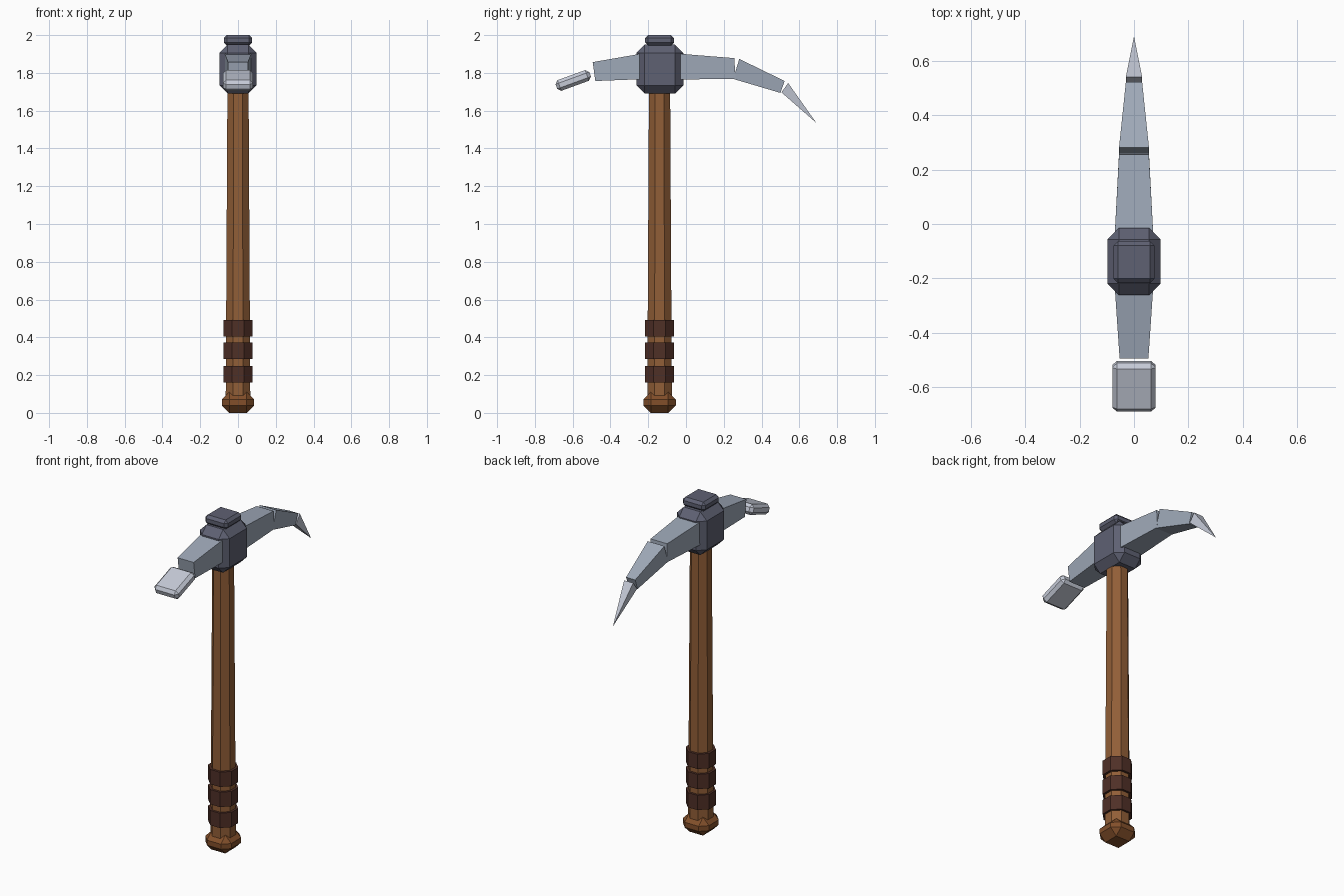
import bpy, bmesh, math
from mathutils import Matrix

cube = bpy.data.objects.get("Cube")
if cube:
    bpy.data.objects.remove(cube, do_unlink=True)

AXIS_Y = -0.14  # centre line of the handle


def material(name, srgb):
    col = [c / 12.92 if c <= 0.04045 else ((c + 0.055) / 1.055) ** 2.4 for c in srgb] + [1]
    m = bpy.data.materials.new(name)
    m.use_nodes = True
    m.diffuse_color = col
    m.node_tree.nodes["Principled BSDF"].inputs["Base Color"].default_value = col
    return m


wood = material("wood", (0.57, 0.37, 0.215))
dark_wood = material("dark wood", (0.51, 0.31, 0.165))
leather = material("leather", (0.31, 0.185, 0.15))
iron = material("dark iron", (0.37, 0.38, 0.45))
steel = material("blue steel", (0.62, 0.66, 0.72))
edge_steel = material("bright edge steel", (0.77, 0.79, 0.84))


def finish(name, bm, mat):
    bmesh.ops.recalc_face_normals(bm, faces=bm.faces)
    mesh = bpy.data.meshes.new(name)
    bm.to_mesh(mesh)
    bm.free()
    mesh.materials.append(mat)
    obj = bpy.data.objects.new(name, mesh)
    bpy.context.collection.objects.link(obj)
    return obj


def chamfered_box(name, size, centre, bevel, mat, tilt=0):
    bm = bmesh.new()
    bmesh.ops.create_cube(bm, size=1)
    bmesh.ops.scale(bm, vec=size, verts=bm.verts)
    bmesh.ops.bevel(bm, geom=bm.edges[:], offset=bevel, offset_type='OFFSET',
                    segments=1, affect='EDGES')
    bm.transform(Matrix.Translation(centre) @ Matrix.Rotation(math.radians(tilt), 4, 'X'))
    return finish(name, bm, mat)


def octagon_bar(name, z0, z1, half0, half1, mat):
    # half0 and half1 are the flat-to-centre distances at the two ends
    bm = bmesh.new()
    k = 1 / math.cos(math.pi / 8)
    bmesh.ops.create_cone(bm, cap_ends=True, segments=8, radius1=half0 * k,
                          radius2=half1 * k, depth=z1 - z0)
    bm.transform(Matrix.Translation((0, AXIS_Y, (z0 + z1) / 2))
                 @ Matrix.Rotation(math.pi / 8, 4, 'Z'))
    return finish(name, bm, mat)


def blade(name, start, end, mat):
    # each end is (half width, (top y, top z), (bottom y, bottom z))
    bm = bmesh.new()
    rings = []
    for half, top, bottom in (start, end):
        rings.append([bm.verts.new((x, *p)) for x, p in
                      ((-half, top), (half, top), (half, bottom), (-half, bottom))])
    a, b = rings
    bm.faces.new(a)
    bm.faces.new(b)
    for i in range(4):
        j = (i + 1) % 4
        bm.faces.new((a[i], a[j], b[j], b[i]))
    bmesh.ops.remove_doubles(bm, verts=bm.verts, dist=0.0005)
    return finish(name, bm, mat)


# Handle with pommel and leather grip
octagon_bar("handle", 0.09, 1.72, 0.065, 0.056, wood)
chamfered_box("pommel", (0.172, 0.172, 0.11), (0, AXIS_Y, 0.055), 0.04, dark_wood)
for i, z in enumerate((0.16, 0.285, 0.405)):
    octagon_bar(f"grip_wrap_{i + 1}", z, z + 0.088, 0.077, 0.077, leather)

# Collar and cap
chamfered_box("collar", (0.196, 0.248, 0.258), (0, AXIS_Y + 0.002, 1.82), 0.043, iron)
chamfered_box("cap", (0.15, 0.154, 0.055), (0, AXIS_Y, 1.9725), 0.016, iron)

# Pick side, in three segments with notches between them
blade("pick_base", (0.073, (-0.08, 1.905), (-0.08, 1.765)),
      (0.055, (0.256, 1.878), (0.262, 1.768)), steel)
blade("pick_middle", (0.055, (0.282, 1.874), (0.25, 1.768)),
      (0.03, (0.522, 1.757), (0.5, 1.694)), steel)
blade("pick_tip", (0.03, (0.541, 1.746), (0.505, 1.697)),
      (0.0, (0.69, 1.535), (0.69, 1.535)), edge_steel)

# Flat side with its separate cutting plate
blade("adze_arm", (0.073, (-0.2, 1.908), (-0.2, 1.768)),
      (0.053, (-0.494, 1.857), (-0.48, 1.757)), steel)
chamfered_box("adze_plate", (0.16, 0.19, 0.06), (0, -0.597, 1.76), 0.017, edge_steel, 20)
